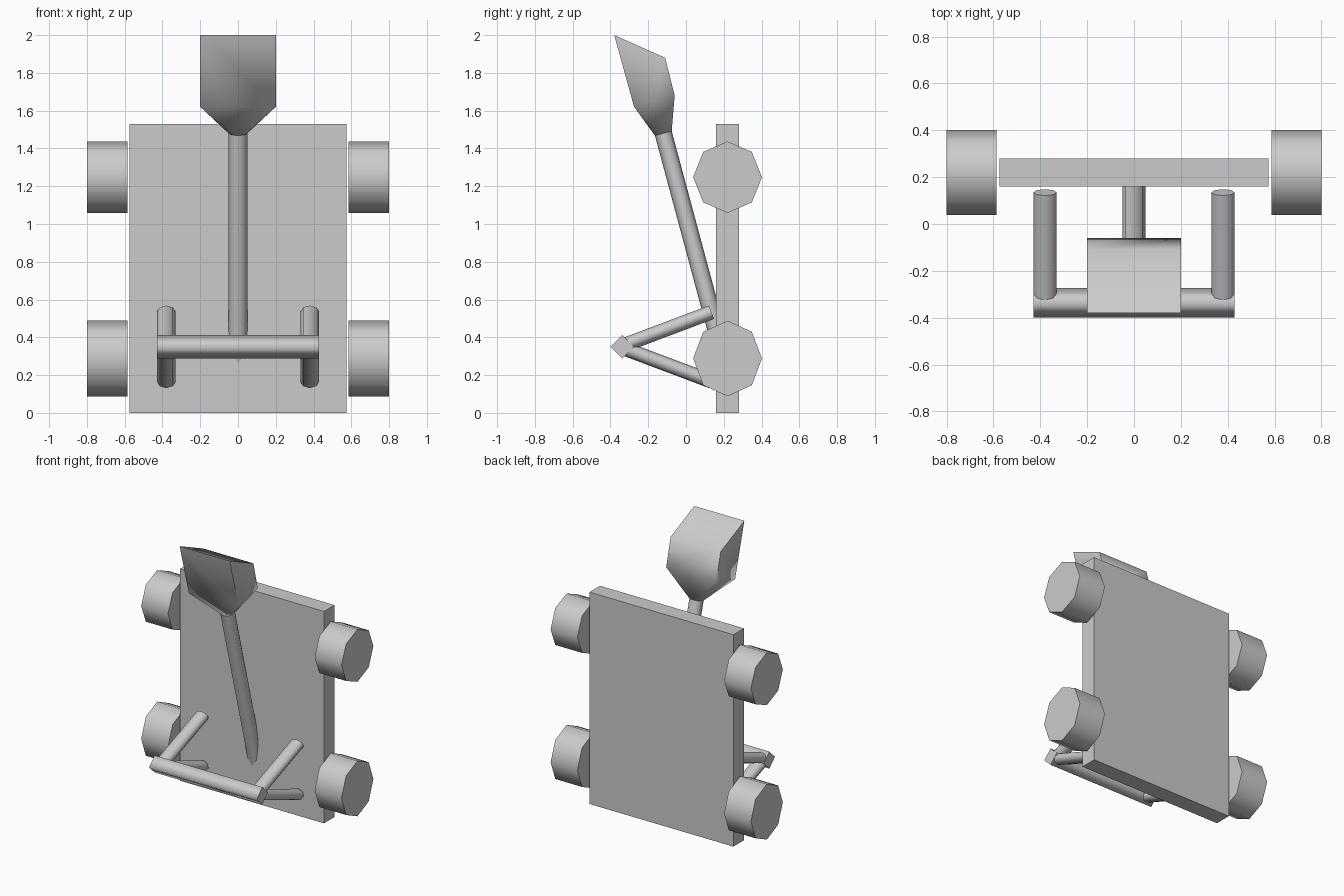
import bpy, bmesh, math
from mathutils import Vector

if "Cube" in bpy.data.objects:
    bpy.data.objects.remove(bpy.data.objects["Cube"])


def finish(name, bm):
    bmesh.ops.recalc_face_normals(bm, faces=bm.faces[:])
    me = bpy.data.meshes.new(name)
    bm.to_mesh(me)
    bm.free()
    ob = bpy.data.objects.new(name, me)
    bpy.context.collection.objects.link(ob)
    return ob


def ring(c, u, v, n):
    """Points of an elliptical n-gon around c with half axes u and v."""
    return [Vector(c) + u * math.cos(2 * math.pi * i / n) + v * math.sin(2 * math.pi * i / n)
            for i in range(n)]


def tube(name, a, b, u, v, n=8):
    """Smooth-sided bar from a to b with flat, sharp-edged caps."""
    bm = bmesh.new()
    r0 = [bm.verts.new(p) for p in ring(a, u, v, n)]
    r1 = [bm.verts.new(p) for p in ring(b, u, v, n)]
    for i in range(n):
        j = (i + 1) % n
        bm.faces.new((r0[i], r0[j], r1[j], r1[i])).smooth = True
    for cap in (bm.faces.new(r0), bm.faces.new(r1)):
        for e in cap.edges:
            e.smooth = False
    return finish(name, bm)


def beam(name, a, b, rx, r):
    """Tube lying in a vertical plane, rx wide along x and r thick across."""
    d = (Vector(b) - Vector(a)).normalized()
    x = Vector((1, 0, 0))
    return tube(name, a, b, x * rx, d.cross(x) * r)


# Upright base board
bm = bmesh.new()
bmesh.ops.create_cube(bm, size=1)
for v in bm.verts:
    v.co = Vector((v.co.x * 1.15, 0.22 + v.co.y * 0.12, 0.765 + v.co.z * 1.53))
finish("base_board", bm)

# Four octagonal wheels
for s, side in ((-1, "left"), (1, "right")):
    for z, rz, row in ((0.288, 0.2, "lower"), (1.248, 0.189, "upper")):
        tube(f"wheel_{row}_{side}", (s * 0.586, 0.22, z), (s * 0.8, 0.22, z),
             Vector((0, 0.182, 0)), Vector((0, 0, rz)))

# Throwing arm, sunk into the board
arm_top = Vector((0, -0.12, 1.48))
arm_low = Vector((0, 0.205, 0.27))
beam("throwing_arm", arm_low, arm_top, 0.05, 0.046)

# Bucket: full-width profile tapering to the neck ring
bm = bmesh.new()
for y, z in ((-0.38, 2.0), (-0.11, 1.88), (-0.06, 1.68), (-0.275, 1.62)):
    for x in (-0.2, 0.2):
        bm.verts.new((x, y, z))
d = (arm_top - arm_low).normalized()
for p in ring(arm_top, Vector((0.05, 0, 0)), d.cross(Vector((1, 0, 0))) * 0.046, 8):
    bm.verts.new(p)
bmesh.ops.convex_hull(bm, input=bm.verts[:])
bmesh.ops.dissolve_limit(bm, angle_limit=0.02, verts=bm.verts[:], edges=bm.edges[:])
bucket = finish("bucket", bm)
bpy.context.view_layer.objects.active = bucket
bucket.select_set(True)
bpy.ops.object.shade_smooth_by_angle(angle=math.radians(55))

# Stop frame: cross bar with two braces on each side
tube("stop_crossbar", (-0.43, -0.337, 0.35), (0.43, -0.337, 0.35),
     Vector((0, 0.063, 0)), Vector((0, 0, 0.062)), 4)
for s, side in ((-1, "left"), (1, "right")):
    for t, row in ((-1, "lower"), (1, "upper")):
        beam(f"brace_{row}_{side}", (s * 0.38, -0.335, 0.35 + t * 0.006),
             (s * 0.38, 0.135, 0.35 + t * 0.183), 0.05, 0.038)
